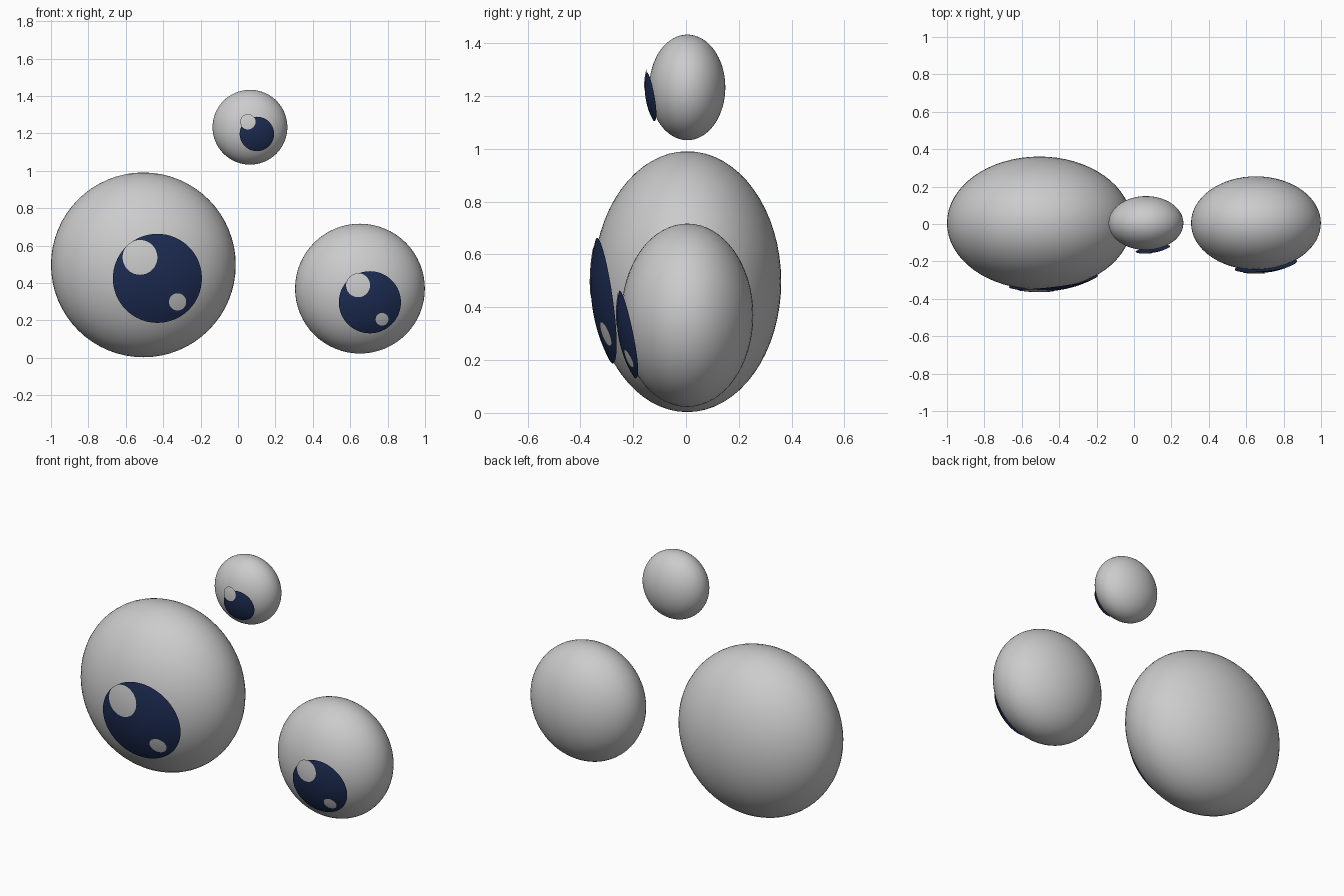
import bpy, bmesh
from math import sin, cos, pi, sqrt

if "Cube" in bpy.data.objects:
    bpy.data.objects.remove(bpy.data.objects["Cube"])

DEPTH = 0.72      # front-to-back squash of every eyeball
Y0 = 0.005        # eyeball centre in y

navy = bpy.data.materials.new("navy")
navy.diffuse_color = (0.012, 0.025, 0.085, 1)
navy.use_nodes = True
navy.node_tree.nodes["Principled BSDF"].inputs["Base Color"].default_value = navy.diffuse_color


def eyeball(name, x, z, r):
    bpy.ops.mesh.primitive_uv_sphere_add(segments=64, ring_count=32, radius=1, location=(x, Y0, z))
    ob = bpy.context.object
    ob.name = name
    ob.scale = (r, r * DEPTH, r)
    bpy.ops.object.transform_apply(location=False, rotation=False, scale=True)
    bpy.ops.object.shade_smooth()


def patch(name, eye, cx, cz, rad, lift, mat=None, n=64, rings=10):
    """Round patch that follows the front of an eyeball, lifted slightly off it."""
    ex, ez, er = eye

    def point(px, pz):
        d2 = ((px - ex) ** 2 + (pz - ez) ** 2) / er ** 2
        return px, Y0 - er * DEPTH * sqrt(max(0, 1 - d2)) - lift, pz

    bm = bmesh.new()
    centre = bm.verts.new(point(cx, cz))
    prev = None
    for k in range(1, rings + 1):
        q = rad * k / rings
        ring = [bm.verts.new(point(cx + q * cos(2 * pi * i / n), cz + q * sin(2 * pi * i / n)))
                for i in range(n)]
        for i in range(n):
            j = (i + 1) % n
            if prev:
                bm.faces.new((prev[i], ring[i], ring[j], prev[j]))
            else:
                bm.faces.new((centre, ring[i], ring[j]))
        prev = ring
    for f in bm.faces:
        f.smooth = True
    me = bpy.data.meshes.new(name)
    bm.to_mesh(me)
    bm.free()
    if mat:
        me.materials.append(mat)
    bpy.context.collection.objects.link(bpy.data.objects.new(name, me))


# name, eyeball (x, z, r), pupil (x, z, r), lift, highlights (x, z, r)
eyes = [
    ("large", (-0.506, 0.497, 0.494), (-0.431, 0.425, 0.238), 0.011,
     [(-0.524, 0.537, 0.093), (-0.323, 0.299, 0.046)]),
    ("medium", (0.652, 0.370, 0.347), (0.705, 0.297, 0.166), 0.018,
     [(0.642, 0.388, 0.064), (0.770, 0.206, 0.034)]),
    ("small", (0.064, 1.233, 0.200), (0.101, 1.197, 0.092), 0.017,
     [(0.053, 1.262, 0.041)]),
]

for name, ball, pupil, lift, shines in eyes:
    eyeball(name + "_eyeball", *ball)
    patch(name + "_pupil", ball, *pupil, lift, navy)
    for i, s in enumerate(shines):
        patch(f"{name}_highlight_{i + 1}", ball, *s, lift + 0.003)
